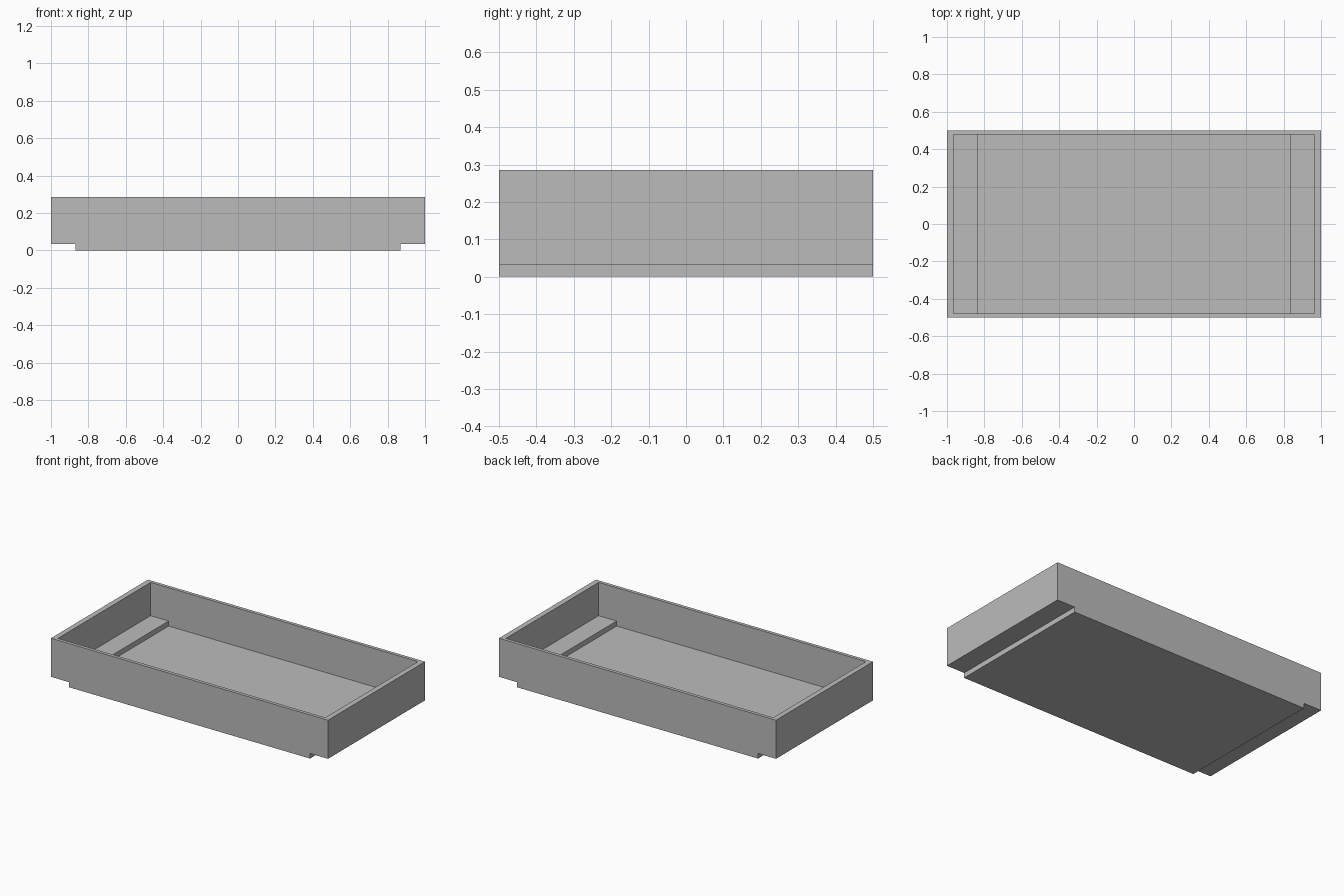
import bpy
import bmesh

cube = bpy.data.objects.get("Cube")
if cube:
    bpy.data.objects.remove(cube, do_unlink=True)

HEIGHT = 0.285      # rim height
STEP = 0.033        # rise of the end ledges
FLOOR = 0.035       # floor and end wall thickness
SIDE = 0.022        # front and back wall thickness

grey = bpy.data.materials.new("plain grey")
grey.use_nodes = True
colour = (0.5, 0.5, 0.5, 1)
grey.diffuse_color = colour
grey.node_tree.nodes["Principled BSDF"].inputs["Base Color"].default_value = colour


def stepped_block(name, end, base, bottom, ledge, top, depth):
    """Extrude a mirrored, stepped end profile along y."""
    half = [(base, bottom), (base, ledge), (end, ledge), (end, top)]
    outline = half + [(-x, z) for x, z in reversed(half)]
    bm = bmesh.new()
    face = bm.faces.new([bm.verts.new((x, -depth, z)) for x, z in outline])
    extruded = bmesh.ops.extrude_face_region(bm, geom=[face])["geom"]
    verts = [v for v in extruded if isinstance(v, bmesh.types.BMVert)]
    bmesh.ops.translate(bm, verts=verts, vec=(0, 2 * depth, 0))
    bmesh.ops.recalc_face_normals(bm, faces=bm.faces)
    mesh = bpy.data.meshes.new(name)
    bm.to_mesh(mesh)
    bm.free()
    mesh.materials.append(grey)
    obj = bpy.data.objects.new(name, mesh)
    bpy.context.collection.objects.link(obj)
    return obj


# Outer shell with raised ends
tray = stepped_block("tray", 1, 0.87, 0, STEP, HEIGHT, 0.5)

# Hollow that follows the stepped underside and opens at the rim
hollow = stepped_block("hollow_cutter", 1 - FLOOR, 0.87 - FLOOR, FLOOR,
                       FLOOR + STEP, HEIGHT + 0.1, 0.5 - SIDE)
hollow.hide_render = True

cut = tray.modifiers.new("hollow", 'BOOLEAN')
cut.operation = 'DIFFERENCE'
cut.solver = 'EXACT'
cut.object = hollow
bpy.context.view_layer.objects.active = tray
bpy.ops.object.modifier_apply(modifier=cut.name)
bpy.data.objects.remove(hollow, do_unlink=True)
